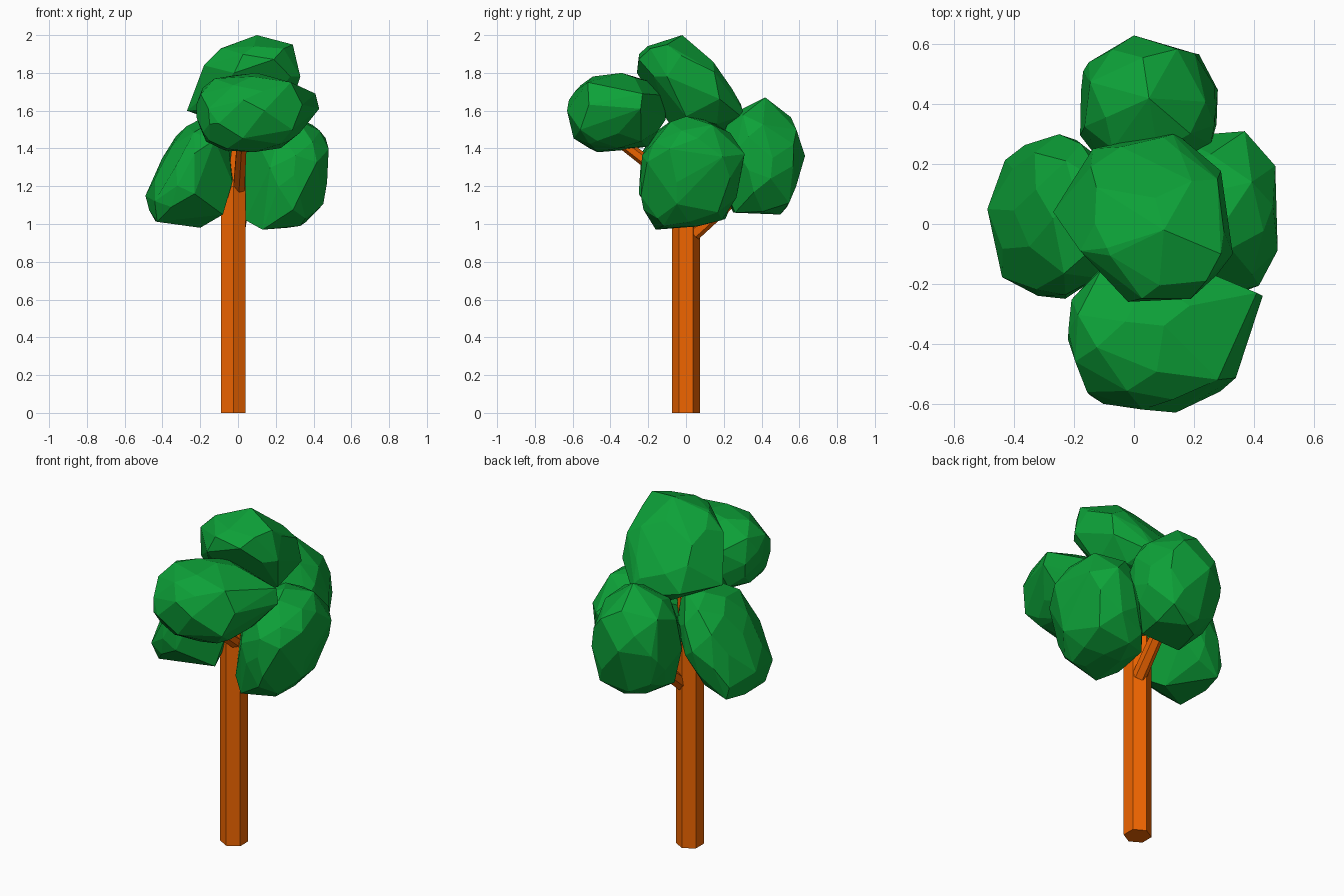
import bpy, bmesh, math, random
from mathutils import Vector

if "Cube" in bpy.data.objects:
    bpy.data.objects.remove(bpy.data.objects["Cube"])


def material(name, rgb):
    m = bpy.data.materials.new(name)
    m.diffuse_color = (*rgb, 1)
    m.use_nodes = True
    m.node_tree.nodes["Principled BSDF"].inputs["Base Color"].default_value = m.diffuse_color
    return m


BARK = material("bark", (0.87, 0.13, 0.0))
LEAF = material("leaf", (0.004, 0.36, 0.04))


def finish(name, bm, mat):
    bmesh.ops.recalc_face_normals(bm, faces=bm.faces)
    me = bpy.data.meshes.new(name)
    bm.to_mesh(me)
    bm.free()
    me.materials.append(mat)
    ob = bpy.data.objects.new(name, me)
    bpy.context.collection.objects.link(ob)
    return ob


def limb(name, a, b, r1, r2, sides=6):
    a, b = Vector(a), Vector(b)
    bm = bmesh.new()
    bmesh.ops.create_cone(bm, cap_ends=True, segments=sides,
                          radius1=r1, radius2=r2, depth=(b - a).length)
    rot = Vector((0, 0, 1)).rotation_difference(b - a)
    for v in bm.verts:
        v.co = rot @ v.co + (a + b) / 2
    return finish(name, bm, BARK)


def clump(name, lo, hi, keys, seed, shear=(0, 0), n=46, power=2.7):
    """Faceted leaf mass: jittered rounded hull fitted to a box, plus key corners."""
    rnd = random.Random(seed)
    pts = []
    for i in range(n):
        z = 1 - (2 * i + 1) / n
        t = i * 2.39996 + rnd.uniform(-0.25, 0.25)
        r = math.sqrt(1 - z * z)
        p = Vector((r * math.cos(t), r * math.sin(t), z))
        p /= sum(abs(c) ** power for c in p) ** (1 / power)
        p *= rnd.uniform(0.95, 1.03)
        p.x += shear[0] * p.z
        p.y += shear[1] * p.z
        pts.append(p)
    mn = [min(p[k] for p in pts) for k in range(3)]
    mx = [max(p[k] for p in pts) for k in range(3)]
    bm = bmesh.new()
    for p in pts:
        bm.verts.new([lo[k] + (hi[k] - lo[k]) * (p[k] - mn[k]) / (mx[k] - mn[k])
                      for k in range(3)])
    for k in keys:
        bm.verts.new(k)
    bmesh.ops.convex_hull(bm, input=bm.verts)
    loose = [v for v in bm.verts if not v.link_faces]
    bmesh.ops.delete(bm, geom=loose, context='VERTS')
    bmesh.ops.dissolve_limit(bm, angle_limit=math.radians(9),
                             verts=bm.verts, edges=bm.edges)
    return finish(name, bm, LEAF)


# Hexagonal trunk and the branches into each leaf mass
limb("trunk", (-0.025, 0, 0), (-0.025, 0, 1.2), 0.075, 0.075)
limb("front_branch", (0.005, -0.03, 1.19), (0.02, -0.34, 1.43), 0.035, 0.03)
limb("back_branch", (0.0, 0.04, 0.95), (0.04, 0.32, 1.2), 0.04, 0.035)
limb("top_branch", (-0.015, 0, 1.18), (0.02, 0, 1.6), 0.05, 0.035)

# Five leaf masses
clump("left_leaves", (-0.47, -0.24, 1.0), (-0.05, 0.28, 1.56),
      [(-0.49, 0.05, 1.15), (-0.23, -0.25, 1.16), (-0.2, 0.02, 0.98),
       (-0.25, 0.3, 1.3), (-0.39, 0.23, 1.2), (-0.08, -0.1, 1.05),
       (-0.03, -0.08, 1.22), (-0.03, 0.13, 1.35)], 3, (0.7, 0))
clump("right_leaves", (0.05, -0.24, 0.98), (0.48, 0.30, 1.55),
      [(0.48, 0.0, 1.3), (0.33, -0.12, 0.99), (0.13, -0.16, 0.97),
       (0.37, 0.31, 1.37), (0.3, 0, 1.57), (0.04, -0.08, 1.02),
       (0.04, 0.0, 1.38), (0.05, 0.12, 1.05)], 5, (0.15, 0.08))
clump("back_leaves", (-0.18, 0.17, 1.05), (0.28, 0.61, 1.63),
      [(0, 0.63, 1.36), (0.05, 0.42, 1.67), (0.05, 0.5, 1.05),
       (-0.17, 0.51, 1.3), (0.16, 0.26, 1.06), (-0.1, 0.25, 1.06),
       (0.08, 0.24, 1.58)], 8, (0, 0))
clump("front_leaves", (-0.22, -0.62, 1.38), (0.35, -0.12, 1.79),
      [(0.43, -0.24, 1.61), (0.41, -0.23, 1.69), (0.14, -0.63, 1.6),
       (-0.15, -0.57, 1.53), (0.27, -0.56, 1.53), (0.28, -0.52, 1.75),
       (0.1, -0.34, 1.8), (-0.15, -0.5, 1.44), (0.27, -0.47, 1.44),
       (0.1, -0.1, 1.68), (0.1, -0.11, 1.55), (0.35, -0.42, 1.67)], 11)
clump("top_leaves", (-0.19, -0.25, 1.5), (0.32, 0.29, 1.96),
      [(0.1, -0.02, 2.0), (-0.27, 0.04, 1.6), (0.29, -0.1, 1.95),
       (0.13, 0.3, 1.6), (-0.02, -0.26, 1.8), (-0.18, -0.09, 1.84),
       (-0.09, -0.08, 1.93), (0.33, -0.1, 1.78), (0.08, -0.08, 1.52),
       (0.26, 0.0, 1.57)], 14, (0.1, -0.6))
